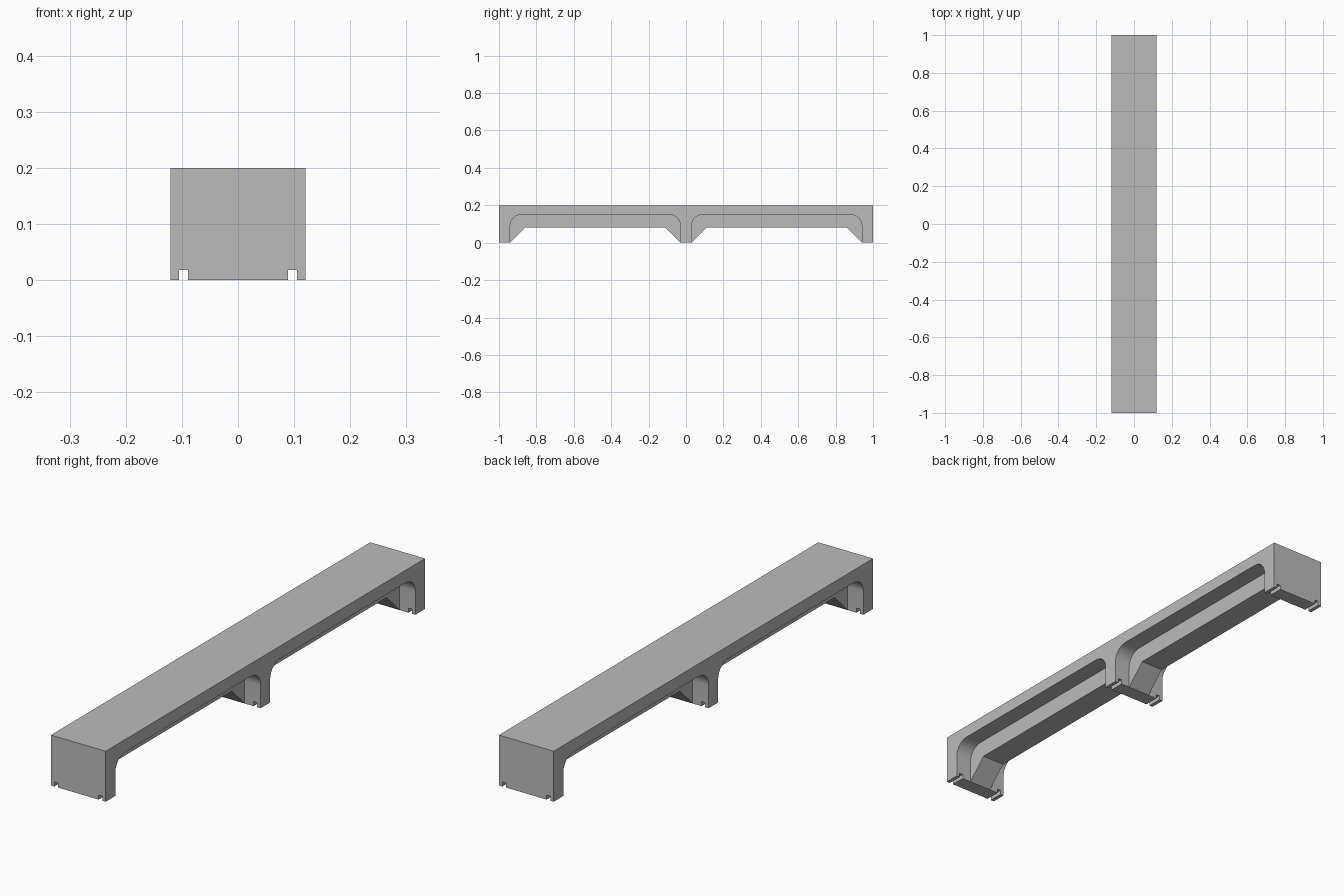
import bpy, bmesh
from math import cos, sin, pi

cube = bpy.data.objects.get("Cube")
if cube:
    bpy.data.objects.remove(cube, do_unlink=True)

WIDTH, HEIGHT = 0.24, 0.2
LEG_IN, LEG_OUT = 0.03, 0.94      # inner faces of the middle and end legs
CORE = 0.05                       # half width of the central rib


def prism(name, profile, x0, x1):
    """Extrude a (y, z) profile along x."""
    bm = bmesh.new()
    face = bm.faces.new([bm.verts.new((x0, y, z)) for y, z in profile])
    new = bmesh.ops.extrude_face_region(bm, geom=[face])["geom"]
    verts = [v for v in new if isinstance(v, bmesh.types.BMVert)]
    bmesh.ops.translate(bm, verts=verts, vec=(x1 - x0, 0, 0))
    bmesh.ops.recalc_face_normals(bm, faces=bm.faces)
    mesh = bpy.data.meshes.new(name)
    bm.to_mesh(mesh)
    bm.free()
    obj = bpy.data.objects.new(name, mesh)
    bpy.context.collection.objects.link(obj)
    return obj


def rect(y0, y1, z0, z1):
    return [(y0, z0), (y1, z0), (y1, z1), (y0, z1)]


def arch(top, radius, steps=10):
    """Opening between two legs with rounded upper corners."""
    pts = [(LEG_IN, -0.05), (LEG_OUT, -0.05)]
    for cy, start in ((LEG_OUT - radius, 0), (LEG_IN + radius, pi / 2)):
        for i in range(steps + 1):
            a = start + pi / 2 * i / steps
            pts.append((cy + radius * cos(a), top - radius + radius * sin(a)))
    return pts


def haunch(top):
    """Opening under the central rib with sloped ends."""
    return [(LEG_IN, -0.05), (LEG_OUT, -0.05), (LEG_OUT, 0),
            (LEG_OUT - top, top), (LEG_IN + top, top), (LEG_IN, 0)]


# Solid block
beam = prism("bridge_beam", rect(-1, 1, 0, HEIGHT), -WIDTH / 2, WIDTH / 2)

# Openings and foot grooves
cutters = []
for side in (-1, 1):
    span = [(side * y, z) for y, z in haunch(0.08)]
    cutters.append(prism("rib_cutter", span, -0.2, 0.2))
    span = [(side * y, z) for y, z in arch(0.15, 0.06)]
    for flank in (-1, 1):
        cutters.append(prism("arch_cutter", span, flank * CORE, flank * 0.2))
    cutters.append(prism("groove_cutter", rect(-1.1, 1.1, -0.05, 0.018),
                         side * 0.089, side * 0.105))

for cutter in cutters:
    mod = beam.modifiers.new("cut", "BOOLEAN")
    mod.operation, mod.solver, mod.object = "DIFFERENCE", "EXACT", cutter

bpy.context.view_layer.update()
result = beam.evaluated_get(bpy.context.evaluated_depsgraph_get())
beam.data = bpy.data.meshes.new_from_object(result)
beam.modifiers.clear()
for cutter in cutters:
    bpy.data.objects.remove(cutter, do_unlink=True)

# Colour
grey = bpy.data.materials.new("plain grey")
grey.use_nodes = True
colour = (0.5, 0.5, 0.5, 1)
grey.diffuse_color = colour
grey.node_tree.nodes["Principled BSDF"].inputs["Base Color"].default_value = colour
beam.data.materials.clear()
beam.data.materials.append(grey)

# Smooth arch corners, sharp edges elsewhere
for obj in bpy.context.selected_objects:
    obj.select_set(False)
beam.select_set(True)
bpy.context.view_layer.objects.active = beam
bpy.ops.object.shade_smooth_by_angle(angle=pi / 6)
